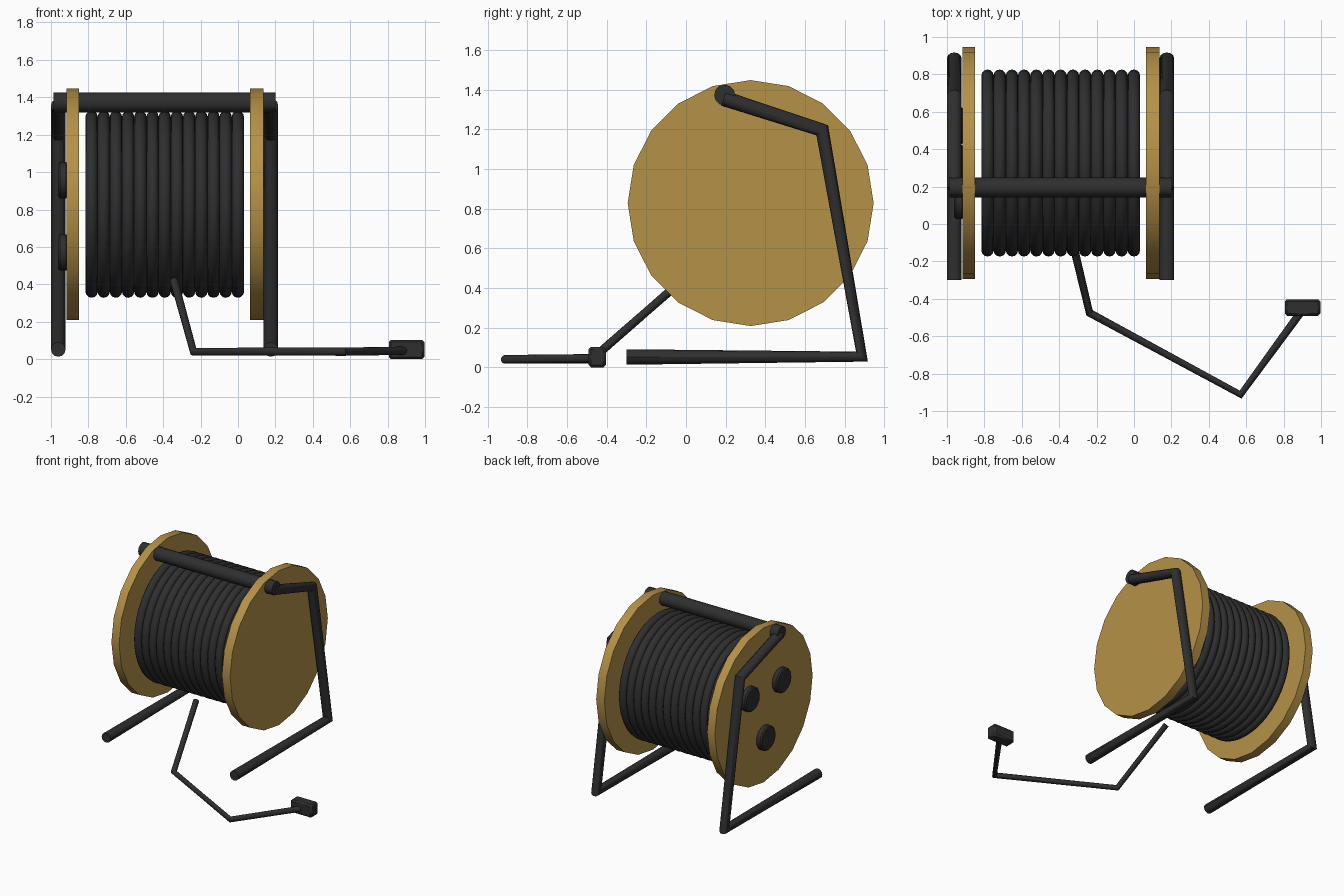
import bpy, bmesh, math
from mathutils import Vector, Matrix

if "Cube" in bpy.data.objects:
    bpy.data.objects.remove(bpy.data.objects["Cube"])


def material(name, rgb):
    m = bpy.data.materials.new(name)
    m.diffuse_color = (*rgb, 1)
    m.use_nodes = True
    m.node_tree.nodes["Principled BSDF"].inputs["Base Color"].default_value = m.diffuse_color
    return m


BLACK = material("black rubber", (0.028, 0.028, 0.028))
GOLD = material("ochre plate", (0.46, 0.285, 0.062))
AXIS_Y, AXIS_Z = 0.326, 0.828      # drum axis


def make(name, bm, mat, bevel=0):
    bmesh.ops.recalc_face_normals(bm, faces=bm.faces[:])
    me = bpy.data.meshes.new(name)
    bm.to_mesh(me)
    bm.free()
    me.materials.append(mat)
    me.shade_smooth()
    me.set_sharp_from_angle(angle=math.radians(35))
    ob = bpy.data.objects.new(name, me)
    bpy.context.collection.objects.link(ob)
    if bevel:
        mod = ob.modifiers.new("bevel", 'BEVEL')
        mod.width = bevel
        mod.segments = 1
        mod.limit_method = 'ANGLE'
        mod.angle_limit = math.radians(40)
    return ob


def tube(name, path, r, ref, sides=12):
    """Mitred tube along a path; one round ring per point, capped ends."""
    pts = [Vector(p) for p in path]
    ref = Vector(ref)
    bm = bmesh.new()
    rings = []
    for i, p in enumerate(pts):
        t = Vector()
        if i:
            t += (p - pts[i - 1]).normalized()
        if i < len(pts) - 1:
            t += (pts[i + 1] - p).normalized()
        t.normalize()
        u = t.cross(ref).normalized()
        v = u.cross(t)
        rings.append([bm.verts.new(p + r * (math.cos(a) * u + math.sin(a) * v))
                      for a in (math.tau * k / sides for k in range(sides))])
    for a, b in zip(rings, rings[1:]):
        for k in range(sides):
            n = (k + 1) % sides
            bm.faces.new((a[k], a[n], b[n], b[k]))
    bm.faces.new(rings[0])
    bm.faces.new(rings[-1])
    return make(name, bm, BLACK)


def disc(name, x0, x1, y, z, r, sides, mat, bevel=0):
    """Cylinder along x with a corner pointing up."""
    bm = bmesh.new()
    rings = [[bm.verts.new((x, y + r * math.sin(a), z + r * math.cos(a)))
              for a in (math.tau * k / sides for k in range(sides))] for x in (x0, x1)]
    for k in range(sides):
        n = (k + 1) % sides
        bm.faces.new((rings[0][k], rings[0][n], rings[1][n], rings[1][k]))
    bm.faces.new(rings[0])
    bm.faces.new(rings[1])
    return make(name, bm, mat, bevel)


# drum side plates
disc("left_plate", -0.918, -0.85, AXIS_Y, AXIS_Z, 0.62, 20, GOLD)
disc("right_plate", 0.063, 0.135, AXIS_Y, AXIS_Z, 0.62, 20, GOLD)

# three sockets on the left plate
for i, (y, z) in enumerate([(0.125, 0.957), (0.525, 0.957), (0.325, 0.57)]):
    disc(f"socket_{i + 1}", -0.962, -0.91, y, z, 0.097, 16, BLACK, 0.01)

# wound cable turns
for i in range(13):
    bpy.ops.mesh.primitive_torus_add(
        major_segments=40, minor_segments=12, major_radius=0.467, minor_radius=0.033,
        location=(-0.783 + 0.0652 * i, AXIS_Y, AXIS_Z), rotation=(0, math.pi / 2, 0))
    turn = bpy.context.object
    turn.name = f"cable_turn_{i + 1}"
    turn.data.materials.append(BLACK)
    turn.data.shade_smooth()

# bent side frames and carrying bar
for side, x in (("left", -0.961), ("right", 0.176)):
    tube(f"{side}_frame", [(x, -0.30, 0.052), (x, 0.887, 0.054),
                           (x, 0.687, 1.195), (x, 0.19, 1.356)], 0.039, (1, 0, 0))
tube("carry_bar", [(-0.986, 0.195, 1.372), (0.201, 0.195, 1.372)], 0.053, (0, 0, 1))

# loose cable end with plug
tube("loose_cable", [(-0.342, -0.04, 0.42), (-0.238, -0.475, 0.04),
                     (0.57, -0.912, 0.04), (0.9, -0.46, 0.045)], 0.022, (0, 0, 1))
bm = bmesh.new()
bmesh.ops.create_cube(bm, size=1, matrix=Matrix.Translation((0.901, -0.447, 0.0515))
                      @ Matrix.Diagonal((0.19, 0.088, 0.103, 1)))
make("plug", bm, BLACK, 0.012)
